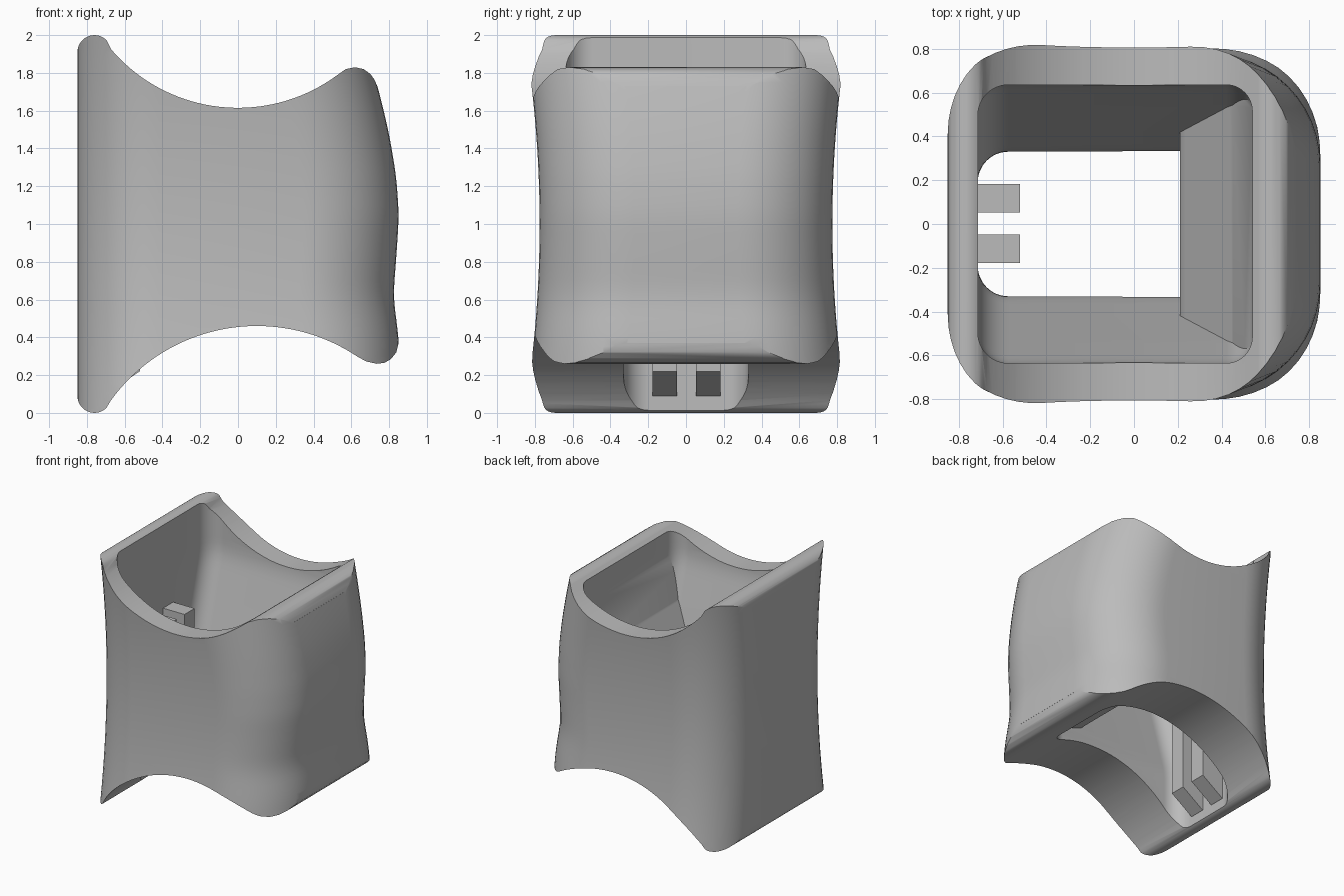
import bpy, bmesh, math

cube = bpy.data.objects.get("Cube")
if cube:
    bpy.data.objects.remove(cube, do_unlink=True)

gray = bpy.data.materials.new("plain_gray")
gray.use_nodes = True
gray.diffuse_color = (0.5, 0.5, 0.5, 1)
gray.node_tree.nodes["Principled BSDF"].inputs["Base Color"].default_value = (0.5, 0.5, 0.5, 1)


def make_object(name, bm):
    bmesh.ops.recalc_face_normals(bm, faces=bm.faces)
    mesh = bpy.data.meshes.new(name)
    bm.to_mesh(mesh)
    bm.free()
    mesh.materials.append(gray)
    obj = bpy.data.objects.new(name, mesh)
    bpy.context.collection.objects.link(obj)
    return obj


def prism(name, points, y0, y1):
    """Extrude an x-z profile along y."""
    bm = bmesh.new()
    face = bm.faces.new([bm.verts.new((x, y0, z)) for x, z in points])
    out = bmesh.ops.extrude_face_region(bm, geom=[face])
    verts = [v for v in out["geom"] if isinstance(v, bmesh.types.BMVert)]
    bmesh.ops.translate(bm, verts=verts, vec=(0, y1 - y0, 0))
    return make_object(name, bm)


def rounded_ring(x0, x1, h, r0, r1, z, n=12):
    """Rounded rectangle with separate radii on the -x and +x sides."""
    corners = [(x1 - r1, h - r1, r1), (x0 + r0, h - r0, r0),
               (x0 + r0, r0 - h, r0), (x1 - r1, r1 - h, r1)]
    pts = []
    for q, (cx, cy, r) in enumerate(corners):
        for i in range(n + 1):
            a = math.pi / 2 * (q + i / n)
            pts.append((cx + r * math.cos(a), cy + r * math.sin(a), z))
    return pts


def loft(name, section, steps=44):
    bm = bmesh.new()
    rings = []
    for k in range(steps + 1):
        z = -0.1 + 2.2 * k / steps
        rings.append([bm.verts.new(p) for p in section(z)])
    for a, b in zip(rings, rings[1:]):
        for i in range(len(a)):
            j = (i + 1) % len(a)
            bm.faces.new((a[i], a[j], b[j], b[i]))
    bm.faces.new(rings[0])
    bm.faces.new(rings[-1])
    return make_object(name, bm)


def lerp(table, z):
    if z <= table[0][0]:
        return table[0][1]
    for (za, a), (zb, b) in zip(table, table[1:]):
        if z <= zb:
            return a + (b - a) * (z - za) / (zb - za)
    return table[-1][1]


def soft(table, z, width=0.07):
    return sum(lerp(table, z + width * i / 4) for i in range(-4, 5)) / 9


def boolean(obj, cutter, operation):
    mod = obj.modifiers.new("cut", "BOOLEAN")
    mod.object = cutter
    mod.operation = operation
    mod.solver = "EXACT"
    bpy.context.view_layer.objects.active = obj
    bpy.ops.object.modifier_apply(modifier=mod.name)
    bpy.data.objects.remove(cutter, do_unlink=True)


def arc(cx, cz, r, a0, a1, n):
    return [(cx + r * math.cos(math.radians(a0 + (a1 - a0) * i / n)),
             cz + r * math.sin(math.radians(a0 + (a1 - a0) * i / n))) for i in range(n + 1)]


# Outer body: waisted sides and a bulging +x wall
bulge = [(0.3, 0.855), (0.4, 0.85), (0.62, 0.822), (0.85, 0.84), (1.05, 0.852),
         (1.25, 0.838), (1.45, 0.805), (1.6, 0.772), (1.75, 0.733), (2, 0.66)]
body = loft("body", lambda z: rounded_ring(
    -0.85, soft(bulge, z), 0.775 + 0.08 * (z - 1) ** 2, 0.43, 0.5, z))

# Side profile: concave top and bottom with rounded lips
saddle_top = arc(0, 2.498, 0.883, 220.5, 306, 36)
saddle_bottom = arc(0.1, -0.495, 0.955, 56, 144, 36)
profile = (arc(-0.76, 1.91, 0.09, 180, 45, 12) + saddle_top
           + [(0.57, 1.82), (0.62, 1.83), (0.665, 1.82), (0.7, 1.795), (0.722, 1.765), (0.737, 1.73)]
           + [(1, 1.7), (1, 0.4), (0.85, 0.37), (0.838, 0.32), (0.81, 0.285), (0.775, 0.265), (0.735, 0.26), (0.68, 0.272)]
           + saddle_bottom + arc(-0.76, 0.09, 0.09, -45, -180, 12))
boolean(body, prism("side_profile", profile, -1, 1), "INTERSECT")

# Cavity: wide at the top, narrow at the bottom, with a wedge left on the +x wall
taper = [(0.48, 0.33), (1.58, 0.635)]
cavity = loft("cavity", lambda z: rounded_ring(-0.713, 0.54, soft(taper, z), 0.14, 0.12, z))
wedge = [(0.7, 1.6), (0.54, 1.6), (0.45, 1.26), (0.21, 0.8), (0.21, 0.6), (0.54, 0.46), (0.7, 0.46)]
boolean(cavity, prism("wedge", wedge, -1, 1), "DIFFERENCE")
boolean(body, cavity, "DIFFERENCE")

# Two upright ribs on the inside of the tall wall
rib = [(-0.74, 0.09), (-0.71, 0.09), (-0.52, 0.22), (-0.52, 1.31), (-0.74, 1.31)]
for name, y in (("front_rib", -0.112), ("back_rib", 0.118)):
    prism(name, rib, y - 0.065, y + 0.065)

# Smooth shading with sharp rims
bpy.ops.object.select_all(action="DESELECT")
body.select_set(True)
bpy.context.view_layer.objects.active = body
bpy.ops.object.shade_smooth_by_angle(angle=math.radians(30))
